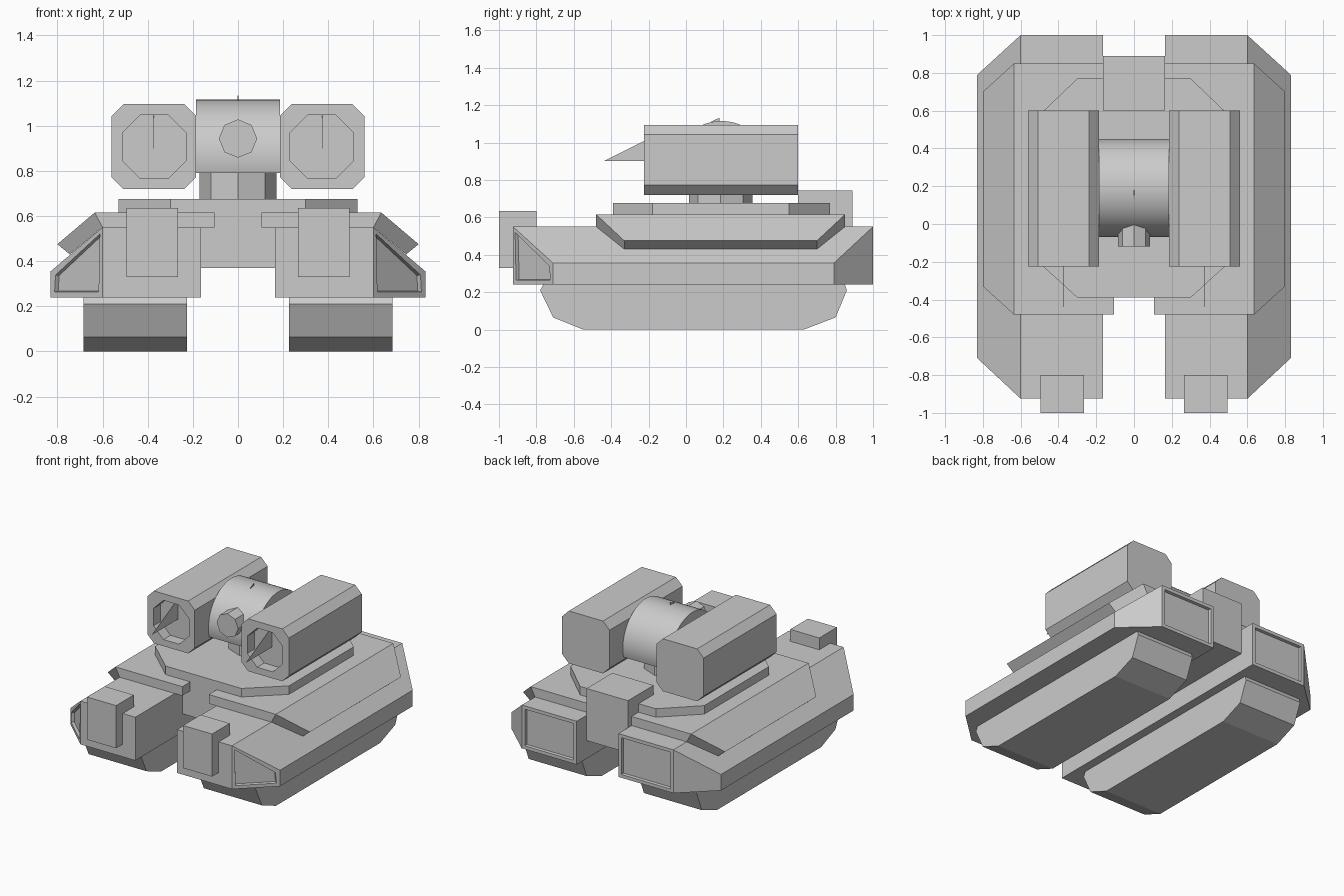
import bpy, bmesh, math
from mathutils import Vector

if "Cube" in bpy.data.objects:
    bpy.data.objects.remove(bpy.data.objects["Cube"])


def finish(name, bm, mirror=False):
    bmesh.ops.recalc_face_normals(bm, faces=bm.faces)
    me = bpy.data.meshes.new(name)
    bm.to_mesh(me)
    bm.free()
    ob = bpy.data.objects.new(name, me)
    bpy.context.collection.objects.link(ob)
    if mirror:
        ob.modifiers.new("Mirror", 'MIRROR')
    return ob


def span(section, ends):
    """Loft along y: section points are (x, z, y_front, y_back), ends are cap faces."""
    bm = bmesh.new()
    f = [bm.verts.new((x, a, z)) for x, z, a, b in section]
    r = [bm.verts.new((x, b, z)) for x, z, a, b in section]
    n = len(section)
    for i in range(n):
        j = (i + 1) % n
        bm.faces.new((f[i], f[j], r[j], r[i]))
    for e in ends:
        bm.faces.new([f[i] for i in e])
        bm.faces.new([r[i] for i in e])
    bmesh.ops.recalc_face_normals(bm, faces=bm.faces)
    return bm


def recess(bm, test, thickness, depth):
    faces = [f for f in bm.faces if test(f.normal)]
    bmesh.ops.inset_individual(bm, faces=faces, thickness=thickness)
    bmesh.ops.inset_individual(bm, faces=faces, thickness=0.004, depth=-depth)


def prism(points, vec):
    """Extrude a flat 3D outline along a vector."""
    bm = bmesh.new()
    face = bm.faces.new([bm.verts.new(p) for p in points])
    ext = bmesh.ops.extrude_face_region(bm, geom=[face], use_keep_orig=True)
    verts = [v for v in ext["geom"] if isinstance(v, bmesh.types.BMVert)]
    bmesh.ops.translate(bm, verts=verts, vec=Vector(vec))
    return bm


def box(name, x0, x1, y0, y1, z0, z1, mirror=False):
    pts = [(x0, y0, z0), (x1, y0, z0), (x1, y1, z0), (x0, y1, z0)]
    return finish(name, prism(pts, (0, 0, z1 - z0)), mirror)


def ring(n, r):
    return [(r * math.cos(2 * math.pi * i / n), r * math.sin(2 * math.pi * i / n)) for i in range(n)]


# Tracks
track = [(-0.73, 0.30), (-0.78, 0.21), (-0.71, 0.065), (-0.55, 0), (0.63, 0),
         (0.80, 0.065), (0.86, 0.21), (0.83, 0.30)]
finish("track", prism([(0.227, y, z) for y, z in track], (0.458, 0, 0)), True)

# Side hulls with sloped outer flank, cut corners and recessed panels
F, B = -0.925, 1.0
pod = span([(0.165, 0.24, F, B), (0.60, 0.24, F, B), (0.83, 0.24, -0.71, 0.79),
            (0.83, 0.355, -0.71, 0.79), (0.60, 0.55, F, B), (0.165, 0.55, F, B)],
           [(0, 1, 4, 5), (1, 2, 3, 4)])
recess(pod, lambda n: n.y > 0.9 or (n.y < -0.3 and n.x > 0.3), 0.034, 0.02)
finish("side_hull", pod, True)

# Central hull, rear engine box and front lamp boxes
box("center_hull", -0.166, 0.166, -0.39, 0.62, 0.37, 0.615)
box("rear_box", -0.164, 0.164, 0.60, 0.89, 0.37, 0.743)
box("front_box", 0.265, 0.495, -1.0, -0.80, 0.33, 0.635, True)

# Deck armour with flared skirts
F, B = -0.48, 0.85
finish("deck_armour", span(
    [(0.105, 0.55, F, B), (0.60, 0.55, F, B), (0.745, 0.43, -0.33, 0.70),
     (0.80, 0.475, -0.33, 0.70), (0.635, 0.615, F, B), (0.105, 0.615, F, B)],
    [(0, 1, 4, 5), (1, 2, 3, 4)]), True)

# Octagonal turret base and neck
base = [(0.30, -0.39), (0.53, -0.18), (0.53, 0.55), (0.30, 0.77)]
base += [(-x, y) for x, y in reversed(base)]
finish("turret_base", prism([(x, y, 0.60) for x, y in base], (0, 0, 0.076)))
finish("turret_neck", prism([(x, y + 0.185, 0.66) for x, y in ring(8, 0.17)], (0, 0, 0.16)))

# Round turret drum, flat at the bottom
a0 = math.asin(-0.065 / 0.26)
arc = [a0 + (math.pi - 2 * a0) * i / 40 for i in range(41)]
drum = finish("turret_drum", prism(
    [(-0.185, 0.19 + 0.26 * math.cos(a), 0.855 + 0.26 * math.sin(a)) for a in arc], (0.37, 0, 0)))
bpy.context.view_layer.objects.active = drum
drum.select_set(True)
bpy.ops.object.shade_smooth_by_angle(angle=math.radians(30))

# Sight knob on the drum
finish("sight_knob", prism([(x, -0.12, z + 0.943) for x, z in ring(8, 0.085)], (0, 0.15, 0)))

# Launcher pods with octagonal mouths
x0, x1, z0, z1, c = 0.185, 0.56, 0.72, 1.095, 0.052
F, B = -0.225, 0.60
outer = [(x0 + c, z0), (x1 - c, z0), (x1, z0 + c), (x1, z1 - c),
         (x1 - c, z1), (x0 + c, z1), (x0, z1 - c), (x0, z0 + c)]
cx, cz, h, k = 0.371, 0.907, 0.14, 0.062
inner = [(-k, -h), (k, -h), (h, -k), (h, k), (k, h), (-k, h), (-h, k), (-h, -k)]
bm = bmesh.new()
loops = [[bm.verts.new((x, y, z)) for x, z in pts] for y, pts in (
    (B, outer), (F, outer),
    (F, [(cx + x, cz + z) for x, z in inner]),
    (F + 0.08, [(cx + x, cz + z) for x, z in inner]))]
for la, lb in zip(loops, loops[1:]):
    for i in range(8):
        j = (i + 1) % 8
        bm.faces.new((la[i], la[j], lb[j], lb[i]))
bm.faces.new(loops[0])
bm.faces.new(loops[-1])
finish("launcher", bm, True)

# Thin fins: one in each launcher mouth, one tiny one on the drum
finish("launcher_fin", prism([(cx, -0.15, 1.045), (cx, -0.44, 0.90), (cx, -0.15, 0.90)],
                             (0.003, 0, 0)), True)
finish("drum_fin", prism([(-0.002, 0.13, 1.11), (-0.002, 0.18, 1.11), (-0.002, 0.18, 1.133)],
                         (0.004, 0, 0)))
